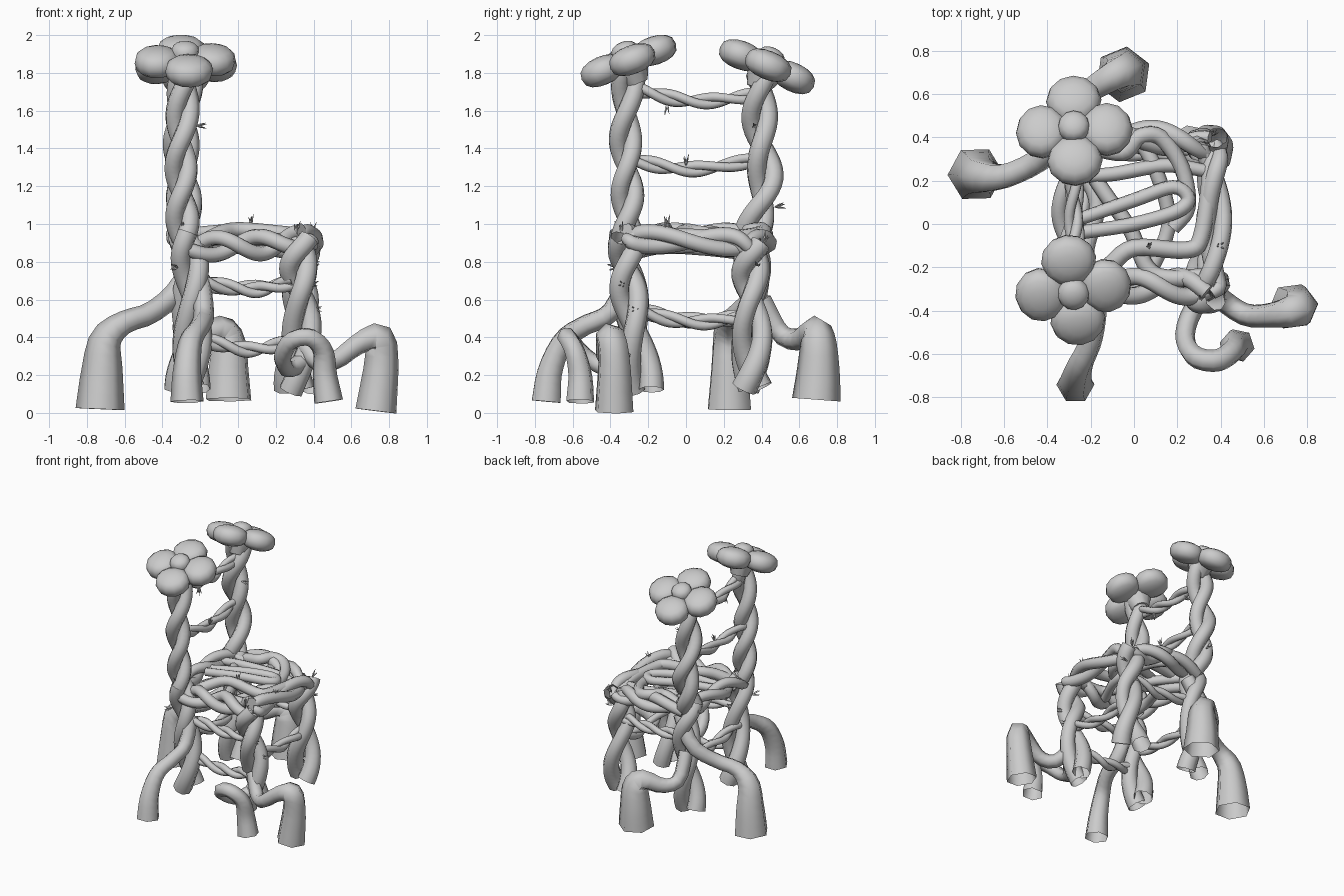
import bpy, math, random
from mathutils import Vector, Matrix, Euler

random.seed(4)


def sample(pts, n):
    """Catmull-Rom samples of (x, y, z, radius) points."""
    p = [Vector(q) for q in pts]
    p = [2 * p[0] - p[1]] + p + [2 * p[-1] - p[-2]]
    out = []
    for i in range(n + 1):
        u = i / n * (len(p) - 3)
        k = min(int(u), len(p) - 4)
        t = u - k
        a, b, c, d = p[k:k + 4]
        out.append(0.5 * (2 * b + (c - a) * t + (2 * a - 5 * b + 4 * c - d) * t * t
                          + (3 * b - a - 3 * c + d) * t ** 3))
    return out


def tubes(name, strands, bevel=2, caps=True):
    """One mesh object holding a round tube per strand."""
    cu = bpy.data.curves.new(name, 'CURVE')
    cu.dimensions = '3D'
    cu.bevel_depth = 1.0
    cu.bevel_resolution = bevel
    cu.use_fill_caps = caps
    for s in strands:
        sp = cu.splines.new('POLY')
        sp.points.add(len(s) - 1)
        for pt, v in zip(sp.points, s):
            pt.co = (v[0], v[1], v[2], 1)
            pt.radius = max(v[3], 0.001)
    ob = bpy.data.objects.new(name, cu)
    bpy.context.collection.objects.link(ob)
    bpy.ops.object.select_all(action='DESELECT')
    ob.select_set(True)
    bpy.context.view_layer.objects.active = ob
    bpy.ops.object.convert(target='MESH')
    bpy.ops.object.shade_smooth_by_angle(angle=math.radians(75))
    return ob


def vine(name, pts, n=20, bevel=2, caps=True):
    return tubes(name, [sample(pts, n)], bevel, caps)


def twist(name, pts, off, turns, phase=0.0, n=32, splay=1.0, caps=True):
    """Two strands wound round a centre line."""
    line = sample(pts, n)
    axis = (line[-1] - line[0]).to_3d().normalized()
    side = axis.cross(Vector((0.3, 1, 0.2)) if abs(axis.y) < 0.7 else Vector((1, 0, 0))).normalized()
    strands = []
    for k in range(2):
        s = []
        for i, v in enumerate(line):
            t = i / n
            a = phase + k * math.pi + turns * 2 * math.pi * t
            r = off * (1 + (splay - 1) * max(0, t - 0.6) / 0.4)
            d = Matrix.Rotation(a, 3, axis) @ side * r
            s.append(Vector((*(v.to_3d() + d), v[3])))
        strands.append(s)
    return tubes(name, strands, 2, caps)


# Back posts, wound pairs running into the back legs
twist("back_post_front", [(-.27, -.30, 1.83, .05), (-.30, -.32, 1.5, .051), (-.30, -.31, 1.2, .05),
                          (-.29, -.31, .92, .052)], .04, 1.6, .4)
twist("back_post_rear", [(-.27, .40, 1.8, .052), (-.30, .39, 1.5, .053), (-.29, .42, 1.2, .053),
                         (-.27, .34, .92, .055)], .045, 1.5, 2.0)

# Four legs with splayed, open, flared feet
twist("back_leg_front", [(-.28, -.31, .96, .053), (-.25, -.31, .75, .055), (-.24, -.28, .45, .055),
                         (-.26, -.24, .13, .07)], .046, 1.1, 1.0, splay=1.2, caps=False)
twist("back_leg_rear", [(-.27, .34, .96, .053), (-.25, .35, .75, .056), (-.26, .35, .45, .055),
                        (-.27, .33, .13, .07)], .046, 1.1, 2.4, splay=1.2, caps=False)
twist("front_leg_front", [(.345, -.31, .93, .056), (.32, -.32, .75, .056), (.34, -.28, .5, .055),
                          (.31, -.23, .12, .066)], .047, 1.2, .6, splay=1.2, caps=False)
twist("front_leg_rear", [(.34, .37, .90, .056), (.32, .34, .72, .056), (.34, .35, .48, .053),
                         (.32, .35, .13, .07)], .046, 1.2, 2.2, splay=1.6, caps=False)

# Spreading roots with wide open ends
vine("root_left", [(-.2, .36, .86, .055), (-.32, .38, .65, .06), (-.46, .28, .53, .058), (-.6, .22, .48, .062),
                   (-.70, .22, .39, .085), (-.72, .23, .22, .11), (-.73, .23, .02, .13)], 16, 1, False)
vine("root_rear", [(-.28, .40, .6, .055), (-.29, .5, .42, .055), (-.22, .6, .39, .06), (-.1, .68, .44, .075),
                   (-.05, .70, .38, .095), (-.05, .70, .22, .115), (-.05, .69, .07, .13)], 16, 1, False)
vine("root_front", [(-.2, -.30, .72, .055), (-.18, -.40, .53, .055), (-.20, -.54, .46, .055), (-.25, -.65, .38, .062),
                    (-.27, -.72, .22, .075), (-.27, -.74, .06, .088)], 16, 1, False)
vine("root_right", [(.33, -.28, .40, .05), (.42, -.36, .27, .05), (.52, -.42, .28, .052), (.63, -.42, .36, .058),
                    (.74, -.40, .40, .08), (.76, -.38, .28, .09), (.73, -.38, .01, .11)], 16, 1, False)
vine("root_curl", [(.35, -.30, .28, .048), (.27, -.40, .23, .046), (.235, -.52, .29, .046), (.28, -.61, .38, .05),
                   (.38, -.63, .40, .052), (.45, -.59, .33, .056), (.46, -.56, .20, .066), (.48, -.56, .06, .078)],
     22, 1, False)

# Seat rim, ends dipping into the legs
twist("seat_right_rim", [(.34, -.32, .89, .03), (.36, -.25, .92, .042), (.375, 0, .91, .042), (.37, .25, .90, .042),
                         (.35, .37, .87, .03)], .037, 1.3, .5)
twist("seat_front_rim", [(-.27, -.30, .86, .038), (-.05, -.29, .89, .042), (.15, -.28, .89, .042),
                         (.34, -.31, .92, .04)], .045, 1.3, 1.2)
twist("seat_rear_rim", [(-.25, .36, .92, .042), (0, .41, .92, .042), (.2, .38, .90, .042), (.35, .36, .87, .03)],
      .038, 1.1, .9)
twist("seat_left_rim", [(-.29, -.30, .91, .035), (-.31, 0, .94, .038), (-.29, .36, .93, .038)], .036, 1.2, .2)

# Vines woven over the seat
vine("seat_vine_1", [(-.25, -.30, .86, .042), (-.12, -.2, .94, .042), (0, -.11, .97, .04), (.24, -.12, .95, .04),
                     (.31, -.06, .94, .04), (.35, .2, .92, .04), (.36, .36, .84, .04)], 30)
vine("seat_vine_2", [(-.25, -.04, .95, .032), (0, 0, .97, .033), (.2, .06, .96, .034), (.25, .12, .95, .034),
                     (.18, .17, .95, .033), (0, .11, .96, .033), (-.26, .02, .95, .03)], 30)
vine("seat_vine_3", [(-.22, .36, .92, .038), (-.05, .33, .96, .04), (.02, .40, .97, .04), (.12, .40, .95, .04),
                     (.22, .26, .93, .038), (.25, .08, .92, .036), (.18, -.02, .91, .034)], 30)
vine("seat_vine_4", [(-.26, .34, .9, .035), (-.14, .15, .92, .036), (-.02, -.02, .92, .036), (.06, -.2, .91, .038),
                     (.16, -.25, .91, .04), (.36, -.24, .92, .04)], 30)
vine("seat_vine_5", [(-.28, .22, .93, .03), (-.1, .23, .94, .033), (.15, .27, .92, .033), (.36, .24, .9, .03)])
vine("seat_vine_6", [(-.27, .30, .85, .04), (-.17, .1, .87, .038), (-.22, -.12, .88, .038), (-.2, -.28, .85, .04)])
vine("seat_vine_7", [(.02, .40, .90, .035), (.1, .25, .91, .035), (.16, 0, .88, .034), (.06, -.25, .87, .035)])

# Thin wound rungs
R = .025


def rung(name, a, m, b, phase):
    twist(name, [(*a, R), (*m, R), (*b, R)], .02, 1.5, phase, 24)


rung("back_rung_top", (-.28, -.26, 1.71), (-.28, .04, 1.65), (-.28, .36, 1.68), .3)
rung("back_rung_middle", (-.29, -.30, 1.34), (-.27, .02, 1.29), (-.29, .38, 1.34), 1.2)
rung("front_rung_upper", (-.2, -.30, .70), (.06, -.27, .65), (.29, -.31, .69), .5)
rung("front_rung_lower", (-.2, -.27, .39), (.06, -.25, .335), (.3, -.27, .38), 1.6)
rung("rear_rung", (-.24, .35, .69), (.05, .33, .66), (.31, .34, .69), .9)
rung("right_rung", (.34, -.29, .55), (.33, .02, .48), (.34, .34, .51), .2)
rung("left_rung", (-.25, -.28, .55), (-.24, .02, .49), (-.26, .34, .51), 1.4)


# Four-petal flowers on the posts
def ball(name, mat, scale):
    bpy.ops.mesh.primitive_uv_sphere_add(segments=12, ring_count=8, radius=1)
    ob = bpy.context.object
    ob.name = name
    for v in ob.data.vertices:  # fuller top and bottom
        v.co.z = math.copysign(abs(v.co.z) ** .75, v.co.z)
    ob.data.transform(mat @ Matrix.Diagonal((*scale, 1)))
    bpy.ops.object.shade_smooth_by_angle(angle=math.radians(60))


def flower(name, loc, rot):
    base = Matrix.Translation(loc) @ Euler(rot).to_matrix().to_4x4()
    ball(name + "_centre", base @ Matrix.Translation((0, 0, .045)), (.075, .075, .06))
    for i in range(4):
        m = base @ Matrix.Rotation(math.pi / 2 * i, 4, 'Z') @ Matrix.Translation((.15, 0, 0)) \
            @ Matrix.Rotation(math.radians(3), 4, 'Y')
        ball(f"{name}_petal_{i + 1}", m, (.12, .128, .076))
    bpy.ops.mesh.primitive_cone_add(vertices=10, radius1=.06, radius2=.11, depth=.12)
    ob = bpy.context.object
    ob.name = name + "_calyx"
    ob.data.transform(base @ Matrix.Translation((0, 0, -.07)))
    bpy.ops.object.shade_smooth_by_angle(angle=math.radians(50))


flower("front_flower", (-.28, -.305, 1.865), (math.radians(21), math.radians(-2), math.radians(8)))
flower("rear_flower", (-.275, .43, 1.835), (math.radians(-23), math.radians(-2), math.radians(2)))


# Small tufts of slim pointed leaves
def tuft(i, loc, direction):
    q = Vector(direction).to_track_quat('Z', 'Y').to_matrix().to_4x4()
    strands = []
    for k in range(4):
        m = Matrix.Translation(loc) @ q @ Matrix.Rotation(k * math.pi / 2 + random.random(), 4, 'Z') \
            @ Matrix.Rotation(.3, 4, 'X')
        h = random.uniform(.045, .07)
        strands.append([Vector((*(m @ Vector((0, 0, z * h))), r))
                        for z, r in ((0, .003), (.4, .006), (1, .001))])
    tubes(f"leaf_tuft_{i}", strands, 0)


spots = [((.07, -.1, .99), (0, 0, 1)), ((.31, -.34, .95), (0, 0, 1)), ((.39, -.1, .95), (.2, 0, 1)),
         ((-.25, .0, 1.31), (.3, 0, 1)), ((-.27, -.1, 1.64), (0, 0, -1)), ((-.22, .36, 1.52), (1, 0, 0)),
         ((-.28, .47, 1.09), (0, 1, .2)), ((.37, -.33, .68), (1, -.2, 0)), ((.38, .38, .78), (1, 0, .2)),
         ((.38, -.27, .55), (1, 0, 0)), ((-.32, -.36, .77), (-.5, -1, 0)), ((.36, .41, .90), (.5, .5, 1)),
         ((-.29, -.35, .97), (0, -.3, 1))]
for i, (p, d) in enumerate(spots):
    tuft(i + 1, p, d)
